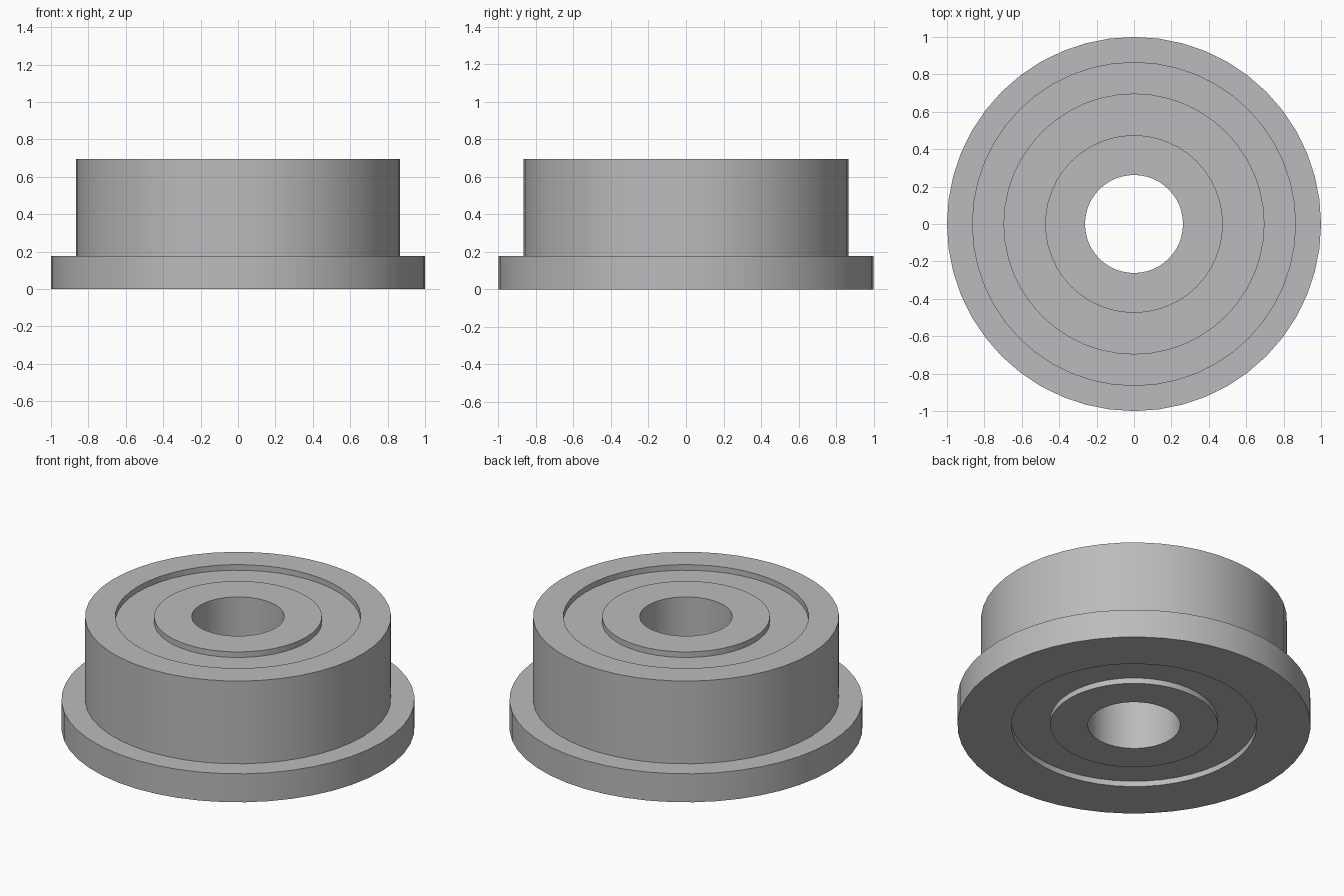
import bpy
import math

if "Cube" in bpy.data.objects:
    bpy.data.objects.remove(bpy.data.objects["Cube"], do_unlink=True)

SEGMENTS = 48
HEIGHT = 0.695
BORE, INNER, OUTER, BODY, FLANGE = 0.262, 0.475, 0.695, 0.866, 1.0
FLANGE_TOP = 0.178
RECESS = 0.035

steel = bpy.data.materials.new("steel grey")
steel.use_nodes = True
colour = (0.5, 0.5, 0.51, 1)
steel.diffuse_color = colour
steel.node_tree.nodes["Principled BSDF"].inputs["Base Color"].default_value = colour


def lathe(name, profile):
    """Revolve a closed counter-clockwise (radius, height) profile about z."""
    n = len(profile)
    verts, faces = [], []
    for s in range(SEGMENTS):
        a = 2 * math.pi * s / SEGMENTS
        verts += [(r * math.cos(a), r * math.sin(a), z) for r, z in profile]
        t = (s + 1) % SEGMENTS
        for i in range(n):
            j = (i + 1) % n
            faces.append((s * n + i, t * n + i, t * n + j, s * n + j))
    mesh = bpy.data.meshes.new(name)
    mesh.from_pydata(verts, [], faces)
    mesh.materials.append(steel)
    obj = bpy.data.objects.new(name, mesh)
    bpy.context.collection.objects.link(obj)
    bpy.ops.object.select_all(action="DESELECT")
    obj.select_set(True)
    bpy.context.view_layer.objects.active = obj
    bpy.ops.object.shade_smooth_by_angle(angle=math.radians(30))
    return obj


def ring(name, r0, r1, z0, z1):
    return lathe(name, [(r0, z0), (r1, z0), (r1, z1), (r0, z1)])


# Outer race with its flange at the base
lathe("flanged_outer_race", [
    (OUTER, 0), (FLANGE, 0), (FLANGE, FLANGE_TOP),
    (BODY, FLANGE_TOP), (BODY, HEIGHT), (OUTER, HEIGHT)])

# Inner race around the bore
ring("inner_race", BORE, INNER, 0, HEIGHT)

# Shield between the races, recessed on both sides
ring("shield", INNER, OUTER, RECESS, HEIGHT - RECESS)
